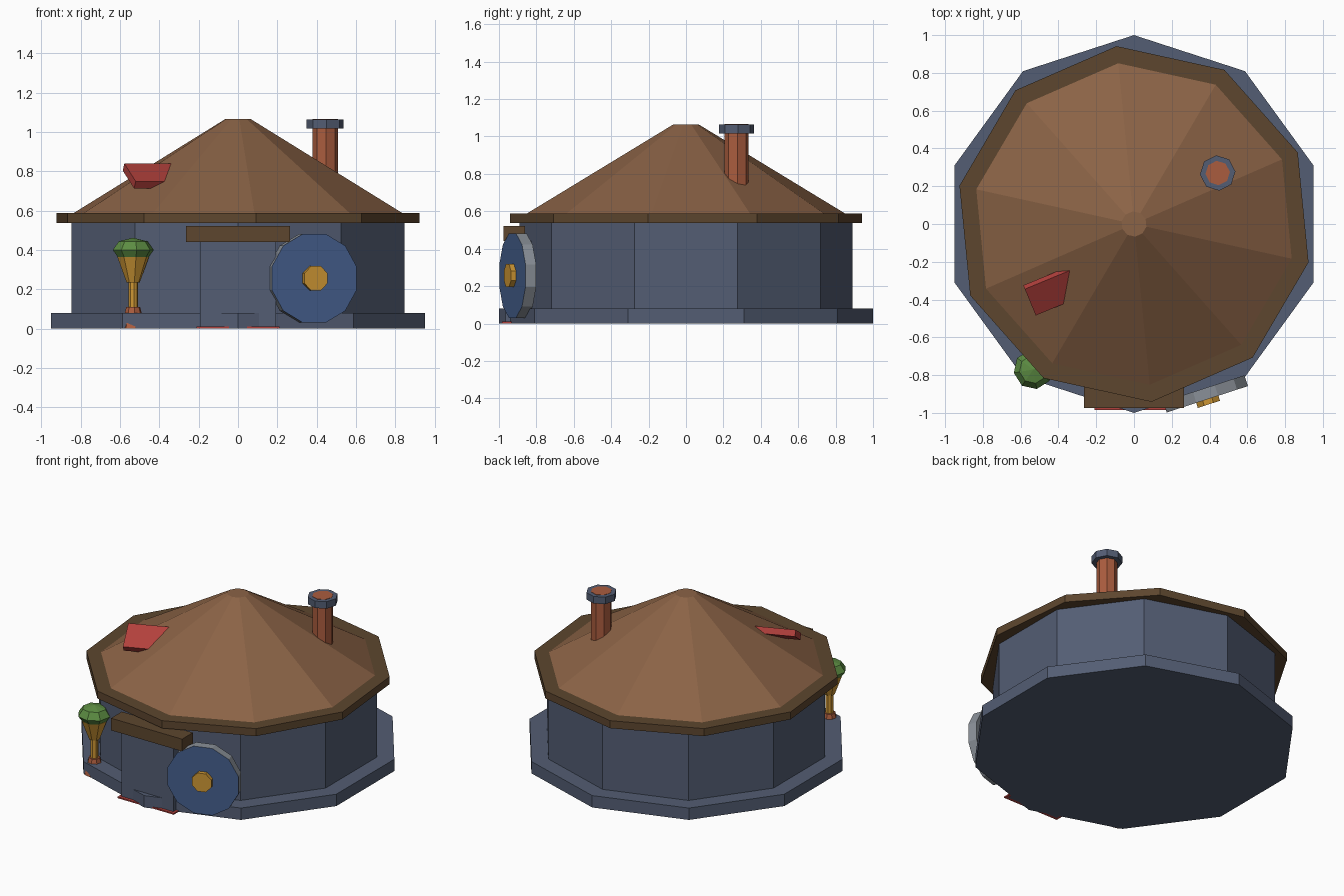
import bpy, bmesh, math
from mathutils import Matrix, Vector

if "Cube" in bpy.data.objects:
    bpy.data.objects.remove(bpy.data.objects["Cube"])


def srgb(r, g, b):
    f = lambda c: c / 12.92 if c <= 0.04045 else ((c + 0.055) / 1.055) ** 2.4
    return (f(r / 255), f(g / 255), f(b / 255), 1)


def material(name, *rgb):
    m = bpy.data.materials.new(name)
    m.diffuse_color = srgb(*rgb)
    m.use_nodes = True
    m.node_tree.nodes["Principled BSDF"].inputs["Base Color"].default_value = m.diffuse_color
    return m


SLATE = material("slate stone", 83, 93, 115)
ROOF = material("roof brown", 139, 99, 70)
TIMBER = material("dark timber", 93, 70, 46)
BRICK = material("brick", 170, 92, 62)
RED = material("red", 178, 64, 60)
BLUE = material("blue", 68, 94, 140)
GREY = material("steel grey", 138, 144, 152)
GOLD = material("gold", 205, 150, 52)
GREEN = material("green", 92, 140, 66)


def finish(name, bm, mats, matrix):
    bmesh.ops.recalc_face_normals(bm, faces=bm.faces)
    mesh = bpy.data.meshes.new(name)
    bm.to_mesh(mesh)
    bm.free()
    for m in mats:
        mesh.materials.append(m)
    ob = bpy.data.objects.new(name, mesh)
    ob.matrix_world = matrix
    bpy.context.collection.objects.link(ob)
    return ob


def lathe(name, profile, sides, mat, start=0.0, matrix=Matrix()):
    """Revolve (radius, height) points into a faceted closed solid."""
    bm = bmesh.new()
    rings = []
    for r, z in profile:
        angles = [math.radians(start) + math.tau * i / sides for i in range(sides)]
        rings.append([bm.verts.new((r * math.cos(a), r * math.sin(a), z)) for a in angles])
    for a, b in zip(rings, rings[1:]):
        for i in range(sides):
            j = (i + 1) % sides
            bm.faces.new((a[i], a[j], b[j], b[i]))
    bm.faces.new(rings[0][::-1])
    bm.faces.new(rings[-1])
    bmesh.ops.remove_doubles(bm, verts=bm.verts, dist=1e-5)
    return finish(name, bm, [mat], matrix)


def box(name, lo, hi, mat, matrix=Matrix()):
    bm = bmesh.new()
    bmesh.ops.create_cube(bm, size=1)
    lo, hi = Vector(lo), Vector(hi)
    for v in bm.verts:
        v.co = (lo + hi) / 2 + v.co * (hi - lo)
    return finish(name, bm, [mat], matrix)


# Stone body
lathe("foundation", [(1.0, 0), (1.0, 0.08)], 10, SLATE, 90)
lathe("wall", [(0.89, 0.06), (0.89, 0.55)], 10, SLATE, 90)

# Roof, turned slightly against the walls
lathe("eave", [(0.946, 0.537), (0.946, 0.588)], 10, TIMBER, 95.6)
lathe("roof", [(0.855, 0.58), (0.855, 0.588), (0.067, 1.065)], 10, ROOF, 95.6)

# Entrance
box("porch", (-0.193, -0.965, 0), (0.193, -0.78, 0.44), SLATE)
box("lintel", (-0.265, -0.975, 0.44), (0.265, -0.86, 0.522), TIMBER)
box("doormat", (-0.21, -0.985, 0.001), (0.21, -0.82, 0.01), RED)

# Chimney
at_chimney = Matrix.Translation((0.443, 0.27, 0))
lathe("chimney", [(0.065, 0.6), (0.065, 1.066)], 8, BRICK, 5, at_chimney)
lathe("chimney_cap", [(0.094, 1.017), (0.094, 1.064)], 8, SLATE, 5, at_chimney)

# Roof hatch, a tilted slab sunk into the roof on one side
hatch = (Matrix.Translation((-0.415, -0.359, 0.794))
         @ Matrix.Rotation(math.radians(22.5), 4, 'Z')
         @ Matrix.Rotation(math.radians(31), 4, 'X'))
box("roof_hatch", (-0.145, -0.088, -0.042), (0.145, 0.088, 0), RED, hatch)

# Round shield leaning on the front right wall: local z points out of the wall
c, s = math.cos(math.radians(18)), math.sin(math.radians(18))
shield_frame = Matrix(((c, 0, s, 0.388), (s, 0, -c, -0.928), (0, 1, 0, 0.256), (0, 0, 0, 1)))
shield = lathe("shield", [(0.234, -0.06), (0.234, 0)], 12, GREY, 15, shield_frame)
shield.data.materials.append(BLUE)
for p in shield.data.polygons:
    p.material_index = int(p.normal.z > 0.9)
lathe("shield_boss", [(0.067, -0.01), (0.067, 0.028)], 8, GOLD, 22.5, shield_frame)

# Lamp post
at_lamp = Matrix.Translation((-0.533, -0.77, 0))
lathe("lamp_foot", [(0.064, 0), (0.036, 0.11)], 8, BRICK, 10, at_lamp)
lathe("lamp_post", [(0.025, 0.08), (0.025, 0.24)], 8, GOLD, 10, at_lamp)
lathe("lamp_cup", [(0.034, 0.235), (0.082, 0.365)], 8, GOLD, 10, at_lamp)
dome = [(0.105 * math.cos(math.radians(a)) + 1e-6, 0.4 + 0.062 * math.sin(math.radians(a)))
        for a in (-45, 0, 45, 89.9)]
lathe("lamp_dome", dome, 8, GREEN, 10, at_lamp)
